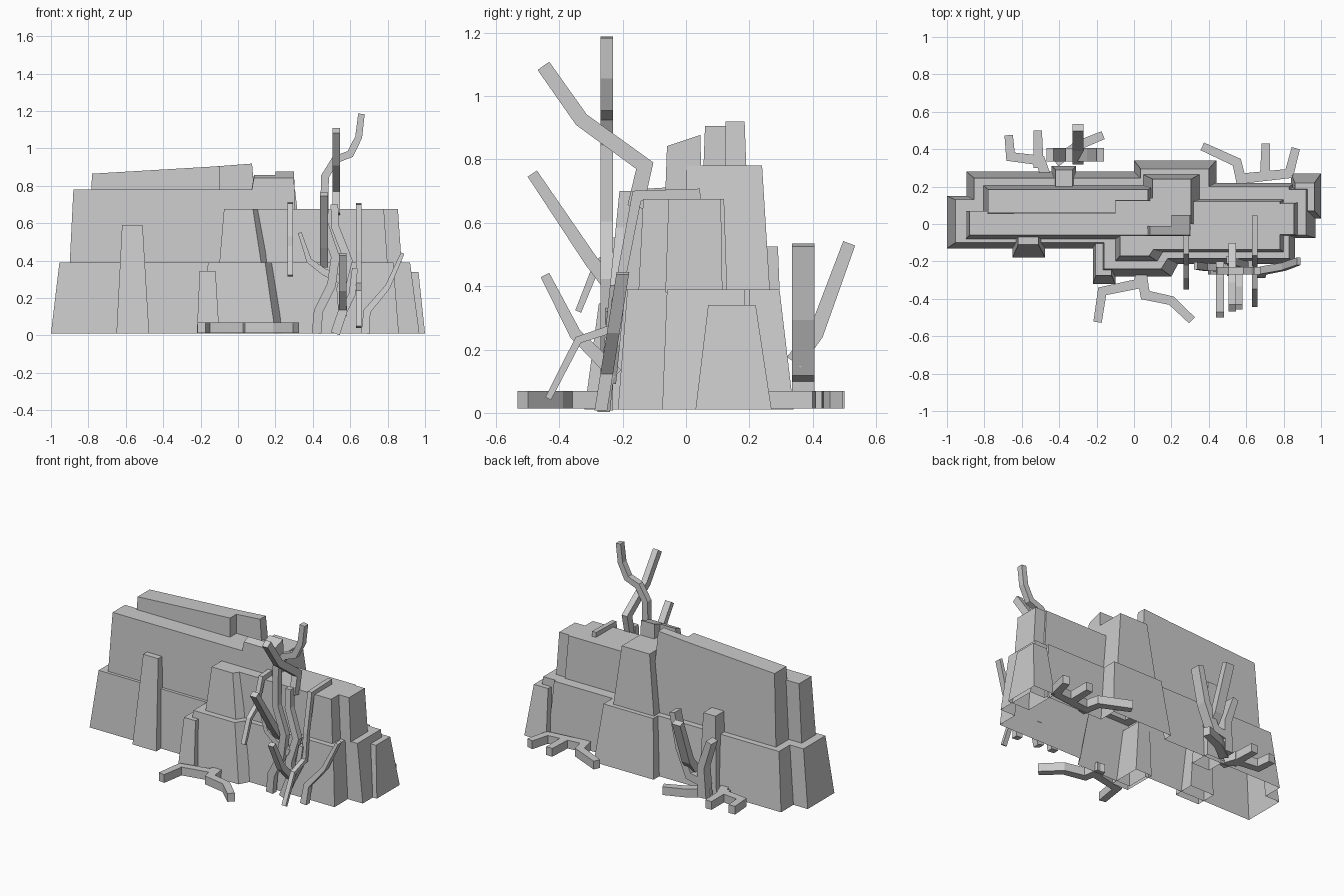
import bpy, bmesh
from mathutils import Vector

if "Cube" in bpy.data.objects:
    bpy.data.objects.remove(bpy.data.objects["Cube"])


def make(name, verts, faces):
    me = bpy.data.meshes.new(name)
    me.from_pydata([tuple(v) for v in verts], [], faces)
    bm = bmesh.new()
    bm.from_mesh(me)
    bmesh.ops.recalc_face_normals(bm, faces=bm.faces)
    bm.to_mesh(me)
    bm.free()
    ob = bpy.data.objects.new(name, me)
    bpy.context.collection.objects.link(ob)
    return ob


def block(name, base, top, z0, z1, slope_x=0, slope_y=0, flare=0):
    """Tapered stone: base/top = (x0, x1, y0, y1); slopes raise the +x / +y side
    of the top; flare widens the rear to give a slanted right side."""
    def ring(r):
        return [(r[0], r[2]), (r[1], r[2]), (r[1] + flare, r[3]), (r[0], r[3])]
    v = [(x, y, z0) for x, y in ring(base)]
    for (x, y), dx, dy in zip(ring(top), (0, 1, 1, 0), (0, 0, 1, 1)):
        v.append((x, y, z1 + dx * slope_x + dy * slope_y))
    f = [(3, 2, 1, 0), (4, 5, 6, 7)] + [(i, (i + 1) % 4, (i + 1) % 4 + 4, i + 4) for i in range(4)]
    return make(name, v, f)


def open_bottom(ob):
    """Remove the downward faces, so the stone is a shell."""
    bm = bmesh.new()
    bm.from_mesh(ob.data)
    bm.normal_update()
    bmesh.ops.delete(bm, geom=[f for f in bm.faces if f.normal.z < -0.9], context='FACES')
    bm.to_mesh(ob.data)
    bm.free()


def weld(name, stones):
    """Union overlapping stones into one."""
    body = stones[0]
    for s in stones[1:]:
        m = body.modifiers.new('union', 'BOOLEAN')
        m.operation, m.solver, m.object = 'UNION', 'EXACT', s
    dg = bpy.context.evaluated_depsgraph_get()
    me = bpy.data.meshes.new_from_object(body.evaluated_get(dg))
    body.modifiers.clear()
    body.data = me
    body.name = name
    for s in stones[1:]:
        bpy.data.objects.remove(s)
    return body


def branch(name, plane, at, path, w=0.04, tip=0.035, thick=0.04, lean=0):
    """Flat-sided branch: 2D path in a plane, swept with a rectangular section."""
    pts = [Vector(p) for p in path]
    n, v, f = len(pts), [], []
    place = {'xy': lambda a, b, c: (a, b, c),
             'xz': lambda a, b, c: (a, c + lean * b, b),
             'yz': lambda a, b, c: (c, a, b)}[plane]
    for i, p in enumerate(pts):
        a = (p - pts[i - 1]).normalized() if i else (pts[1] - p).normalized()
        b = (pts[i + 1] - p).normalized() if i < n - 1 else a
        t = (a + b).normalized()
        half = (w + (tip - w) * i / (n - 1)) / 2 / max(t.dot(a), 0.6)
        nrm = Vector((-t.y, t.x)) * half
        for s, c in ((1, -1), (-1, -1), (-1, 1), (1, 1)):
            q = p + nrm * s
            v.append(place(q.x, q.y, at + c * thick / 2))
    for i in range(n - 1):
        for k in range(4):
            j = (k + 1) % 4
            f.append((4 * i + k, 4 * i + j, 4 * i + 4 + j, 4 * i + 4 + k))
    f += [(3, 2, 1, 0), tuple(4 * n - 4 + k for k in range(4))]
    return make(name, v, f)


# main rock: lower tier, then upper tier and summit
Z0, Z1, U = 0.01, 0.39, 0.38
rock = weld('cliff_rock', [
    block('lower_left', (-1, 0.1, -0.13, 0.15), (-0.955, 0.1, -0.1, 0.13), Z0, Z1),
    block('lower_back', (-0.895, 0.12, -0.05, 0.28), (-0.855, 0.12, -0.05, 0.245), Z0, Z1),
    block('lower_back_bulge', (0, 0.44, 0, 0.34), (0.035, 0.4, 0, 0.295), Z0, Z1),
    block('lower_right', (0.05, 0.86, -0.215, 0.22), (0.05, 0.83, -0.185, 0.2), Z0, Z1),
    block('lower_right_step', (0.5, 0.97, -0.075, 0.2), (0.5, 0.92, -0.06, 0.185), Z0, Z1),
    block('lower_front_bulge', (-0.2, 0.2, -0.28, 0), (-0.16, 0.145, -0.24, 0), Z0, Z1, flare=0.15),
    block('upper_left', (-0.9, 0.31, -0.08, 0.07), (-0.88, 0.3, -0.06, 0.07), U, 0.78),
    block('upper_back_slab', (-0.805, -0.09, 0.04, 0.205), (-0.78, -0.1, 0.06, 0.185), U, 0.865, 0.04),
    block('upper_back_slab_end', (-0.12, 0.12, 0.115, 0.205), (-0.12, 0.075, 0.125, 0.185), U, 0.904, 0.015),
    block('upper_back_bulge', (0.05, 0.35, 0, 0.265), (0.1, 0.305, 0, 0.24), U, 0.78),
    block('upper_fill', (-0.13, 0.13, 0.03, 0.14), (-0.13, 0.13, 0.03, 0.14), U, 0.78),
    block('upper_front_bulge', (-0.1, 0.125, -0.2, 0), (-0.075, 0.08, -0.17, 0), U, 0.675, flare=0.12),
    block('upper_right', (0.1, 0.8, -0.15, 0.13), (0.1, 0.78, -0.135, 0.12), U, 0.675),
    block('upper_right_step', (0.5, 0.875, -0.065, 0.115), (0.5, 0.855, -0.055, 0.11), U, 0.675),
    block('summit_left', (0.06, 0.21, -0.065, -0.01), (0.085, 0.21, -0.06, -0.01), 0.7, 0.842, 0, 0.016),
    block('summit_right', (0.2, 0.303, -0.065, 0.05), (0.2, 0.3, -0.06, 0.045), 0.7, 0.842, 0, 0.035),
])

# loose stones and buttresses leaning on the rock
loose = [
    block('right_end_stone', (0.84, 1, 0.03, 0.27), (0.86, 0.965, 0.07, 0.22), Z0, 0.34),
    block('tall_front_buttress', (-0.65, -0.475, -0.18, -0.04), (-0.62, -0.51, -0.11, -0.04), Z0, 0.59),
    block('short_front_buttress', (-0.22, -0.1, -0.32, -0.1), (-0.205, -0.12, -0.275, -0.1), Z0, 0.345),
    block('back_buttress', (-0.44, -0.31, 0.17, 0.31), (-0.42, -0.33, 0.17, 0.29), Z0, 0.525),
]
for stone in [rock] + loose:
    open_bottom(stone)

# front tree, branches facing sideways
branch('tree_trunk', 'xz', -0.25, [(0.42, 0.01), (0.43, 0.13), (0.5, 0.27), (0.52, 0.42),
       (0.46, 0.6), (0.465, 0.85), (0.52, 0.94), (0.6, 0.97), (0.645, 1.06), (0.66, 1.185)], 0.05)
branch('tree_second_trunk', 'xz', -0.26, [(0.52, 0.01), (0.56, 0.13), (0.55, 0.25), (0.59, 0.4),
       (0.52, 0.58), (0.515, 0.7)], 0.05, 0.04, lean=0.1)
branch('tree_left_bough', 'xz', -0.25, [(0.55, 0.3), (0.46, 0.34), (0.38, 0.4), (0.33, 0.55)], 0.045, 0.02, lean=0.05)
branch('tree_right_bough', 'xz', -0.27, [(0.68, 0.01), (0.69, 0.13), (0.8, 0.26), (0.88, 0.44)], 0.045, 0.02, lean=0.16)
branch('tree_middle_bough', 'xz', -0.25, [(0.55, 0.1), (0.61, 0.22), (0.625, 0.36)], 0.04, 0.03, lean=0.1)

# front tree, branches leaning outward
branch('high_forward_bough', 'yz', 0.525, [(-0.16, 0.65), (-0.13, 0.78), (-0.33, 0.925), (-0.45, 1.095)], 0.05, 0.045)
branch('middle_forward_bough', 'yz', 0.46, [(-0.22, 0.38), (-0.3, 0.48), (-0.485, 0.755)], 0.05, 0.035, 0.045)
branch('low_forward_bough', 'yz', 0.56, [(-0.22, 0.12), (-0.35, 0.25), (-0.445, 0.435)], 0.045, 0.03)

# roots hanging over the edge
branch('long_hanging_root', 'yz', 0.645, [(0.045, 0.69), (-0.155, 0.685), (-0.2, 0.45), (-0.22, 0.27),
       (-0.34, 0.23), (-0.435, 0.045)], 0.035, 0.02, 0.03)
branch('short_hanging_root', 'yz', 0.28, [(-0.04, 0.695), (-0.15, 0.69), (-0.21, 0.52), (-0.28, 0.47), (-0.34, 0.32)],
       0.035, 0.02, 0.03)

# back tree
branch('back_tree_trunk', 'xz', 0.37, [(-0.4, 0.02), (-0.39, 0.22), (-0.45, 0.4)], 0.06, 0.04, 0.07)
branch('back_tree_fork', 'xz', 0.37, [(-0.4, 0.12), (-0.3, 0.14), (-0.23, 0.3), (-0.18, 0.53)], 0.055, 0.04, 0.07)
branch('back_tree_leaning_bough', 'yz', -0.3, [(0.34, 0.16), (0.41, 0.25), (0.515, 0.535)], 0.055, 0.04, 0.06)

# ground roots
roots = {
    'front_left': [(0.04, -0.26), (0.02, -0.32), (-0.17, -0.36), (-0.195, -0.525)],
    'front_right': [(0.04, -0.26), (0.06, -0.38), (0.2, -0.41), (0.31, -0.515)],
    'back_left': [(-0.47, 0.25), (-0.5, 0.34), (-0.66, 0.36), (-0.67, 0.475)],
    'back_left_twig': [(-0.51, 0.3), (-0.515, 0.5)],
    'back_centre': [(-0.42, 0.33), (-0.3, 0.42), (-0.165, 0.475)],
    'back_right': [(0.58, 0.2), (0.55, 0.33), (0.365, 0.415)],
    'back_far_right': [(0.55, 0.24), (0.83, 0.27), (0.865, 0.405)],
    'back_right_twig': [(0.7, 0.24), (0.705, 0.43)],
}
for key, path in roots.items():
    branch(key + '_ground_root', 'xy', 0.042, path, 0.055, 0.045, 0.055)
